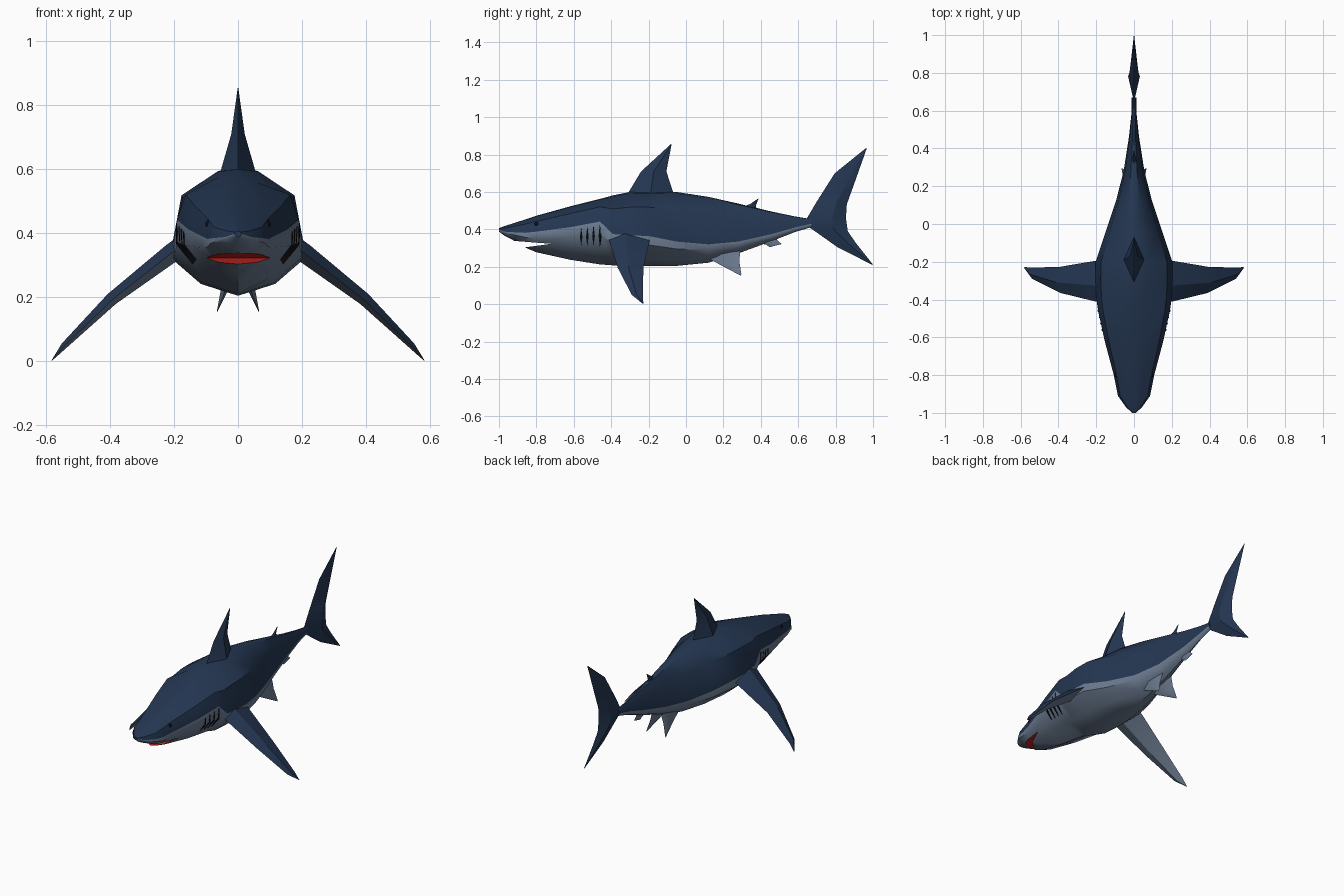
import bpy, bmesh, math
from mathutils import Vector

if "Cube" in bpy.data.objects:
    bpy.data.objects.remove(bpy.data.objects["Cube"])


def material(name, rgb):
    m = bpy.data.materials.new(name)
    m.diffuse_color = (*rgb, 1)
    m.use_nodes = True
    m.node_tree.nodes["Principled BSDF"].inputs["Base Color"].default_value = m.diffuse_color
    return m


NAVY = material("navy", (0.018, 0.038, 0.085))
GREY = material("belly_grey", (0.15, 0.20, 0.28))
RED = material("mouth_red", (0.60, 0.02, 0.015))
BLACK = material("black", (0.004, 0.004, 0.006))


def finish(name, bm, mats, angle=40):
    bmesh.ops.remove_doubles(bm, verts=bm.verts, dist=0.0005)
    bmesh.ops.recalc_face_normals(bm, faces=bm.faces)
    me = bpy.data.meshes.new(name)
    bm.to_mesh(me)
    bm.free()
    for m in mats:
        me.materials.append(m)
    ob = bpy.data.objects.new(name, me)
    bpy.context.collection.objects.link(ob)
    bpy.ops.object.select_all(action='DESELECT')
    ob.select_set(True)
    bpy.context.view_layer.objects.active = ob
    if angle:
        bpy.ops.object.shade_smooth_by_angle(angle=math.radians(angle))
    return ob


def loft(rings, face_mats):
    """Skin closed rings; face_mats gives the material of each strip."""
    bm = bmesh.new()
    vs = [[bm.verts.new(p) for p in r] for r in rings]
    n = len(rings[0])
    for a, b in zip(vs, vs[1:]):
        for j in range(n):
            k = (j + 1) % n
            bm.faces.new((a[j], a[k], b[k], b[j])).material_index = face_mats[j]
    bm.faces.new(vs[0])
    bm.faces.new(vs[-1])
    return bm


def fin(name, stations, axis, mats, peak=0.4):
    """Diamond-section fin; stations are (leading, trailing, half thickness)."""
    axis = Vector(axis).normalized()
    rings = []
    for le, te, t in stations:
        le, te = Vector(le), Vector(te)
        mid = le.lerp(te, peak)
        rings.append([le, mid + axis * t, te, mid - axis * t])
    return finish(name, loft(rings, [0, 0, 1, 1]), mats, 30)


# Body: y, top, colour line, bottom, half width
STATIONS = [
    (-1.0, .407, .398, .388, .010), (-.97, .418, .388, .366, .042),
    (-.91, .437, .384, .335, .085), (-.86, .453, .382, .303, .095),
    (-.80, .473, .388, .278, .107), (-.62, .523, .412, .238, .155),
    (-.46, .563, .442, .213, .190), (-.39, .582, .375, .208, .200),
    (-.30, .600, .368, .205, .205), (-.20, .602, .365, .205, .203),
    (-.05, .600, .335, .205, .153), (.12, .574, .320, .222, .096),
    (.28, .538, .335, .272, .055), (.46, .495, .375, .338, .027),
    (.58, .470, .410, .385, .014), (.67, .455, .430, .412, .012)]
SECTION = [(0, 1), (.3, .97), (.86, .65), (1, 0), (1, -.3), (.57, -.77), (0, -1)]


def body_ring(y, top, side, bottom, w):
    half = [(u * w, side + v * ((top - side) if v > 0 else (side - bottom)))
            for u, v in SECTION]
    pts = half + [(-x, z) for x, z in half[-2:0:-1]]
    return [(x, y, z) for x, z in pts]


body = finish("body", loft([body_ring(*s) for s in STATIONS],
                           [0] * 3 + [1] * 6 + [0] * 3), [NAVY, GREY, RED])

# Mouth: wedge cut with red lining
wedge = [(-.95, .341), (-.72, .323), (-.95, .292)]
cutter = finish("mouth_cutter",
                loft([[(x, y, z) for y, z in wedge] for x in (-.3, .3)], [2] * 3),
                [NAVY, GREY, RED], 0)
for p in cutter.data.polygons:
    p.material_index = 2
cutter.hide_render = True
mod = body.modifiers.new("mouth", 'BOOLEAN')
mod.operation = 'DIFFERENCE'
mod.solver = 'EXACT'
mod.object = cutter
bpy.context.view_layer.objects.active = body
bpy.ops.object.modifier_apply(modifier=mod.name)
bpy.data.objects.remove(cutter)

# Dorsal fins
fin("dorsal_fin", [((0, -.33, .575), (0, -.06, .575), .060),
                   ((0, -.305, .602), (0, -.07, .602), .052),
                   ((0, -.24, .71), (0, -.105, .71), .021),
                   ((0, -.08, .857), (0, -.078, .85), .001)], (1, 0, 0), [NAVY, NAVY], .5)
fin("rear_dorsal_fin", [((0, .29, .515), (0, .385, .49), .014),
                        ((0, .345, .537), (0, .373, .525), .007),
                        ((0, .388, .567), (0, .387, .563), .001)], (1, 0, 0), [NAVY, NAVY])

# Tail fin, lower tip to upper tip
fin("tail_fin", [((0, .997, .21), (0, .999, .213), .001),
                 ((0, .81, .305), (0, .91, .325), .015),
                 ((0, .65, .418), (0, .865, .39), .025),
                 ((0, .645, .457), (0, .855, .46), .031),
                 ((0, .70, .55), (0, .86, .535), .024),
                 ((0, .795, .70), (0, .905, .66), .012),
                 ((0, .965, .837), (0, .966, .832), .001)], (1, 0, 0), [NAVY, NAVY], .65)

# Anal fin
fin("anal_fin", [((0, .37, .33), (0, .48, .36), .012),
                 ((0, .43, .318), (0, .49, .34), .008),
                 ((0, .447, .305), (0, .512, .322), .002)], (1, 0, 0), [GREY, GREY])


def surface(s, y, z, lift):
    """Point on the body's side, slightly raised."""
    hit, loc, nor, _ = body.ray_cast(Vector((s, y, z)), Vector((-s, 0, 0)))
    return loc + nor * lift


for s, side in ((1, "right"), (-1, "left")):
    # Pectoral fins: navy above, grey below
    fin("pectoral_fin_" + side,
        [((s * .15, -.42, .375), (s * .15, -.19, .375), .034),
         ((s * .205, -.41, .34), (s * .205, -.195, .34), .030),
         ((s * .39, -.365, .195), (s * .40, -.228, .195), .020),
         ((s * .54, -.29, .05), (s * .55, -.23, .045), .010),
         ((s * .582, -.232, .003), (s * .58, -.228, .003), .001)],
        (s * .65, 0, .76), [NAVY, GREY])
    # Pelvic fins
    fin("pelvic_fin_" + side,
        [((s * .035, .11, .25), (s * .03, .29, .285), .018),
         ((s * .045, .19, .207), (s * .045, .285, .23), .010),
         ((s * .066, .292, .153), (s * .064, .296, .16), .001)],
        (s, 0, .4), [GREY, GREY])
    # Gill slits
    bm = bmesh.new()
    for i, y in enumerate((-.56, -.527, -.494, -.46)):
        lo, hi = .318 - .004 * i, .405 + .008 * i
        mid = (lo + hi) / 2
        pts = [(y, lo), (y + .007, mid), (y, hi), (y - .007, mid)]
        outer = [bm.verts.new(surface(s, a, b, .004)) for a, b in pts]
        inner = [bm.verts.new(surface(s, a, b, -.006)) for a, b in pts]
        bm.faces.new(outer)
        bm.faces.new(inner)
        for j in range(4):
            k = (j + 1) % 4
            bm.faces.new((outer[j], outer[k], inner[k], inner[j]))
    finish("gill_slits_" + side, bm, [BLACK], 0)
    # Eyes
    bm = bmesh.new()
    bmesh.ops.create_uvsphere(bm, u_segments=10, v_segments=6, radius=.012)
    bmesh.ops.translate(bm, verts=bm.verts, vec=surface(s, -.80, .43, -.005))
    finish("eye_" + side, bm, [BLACK], 60)
